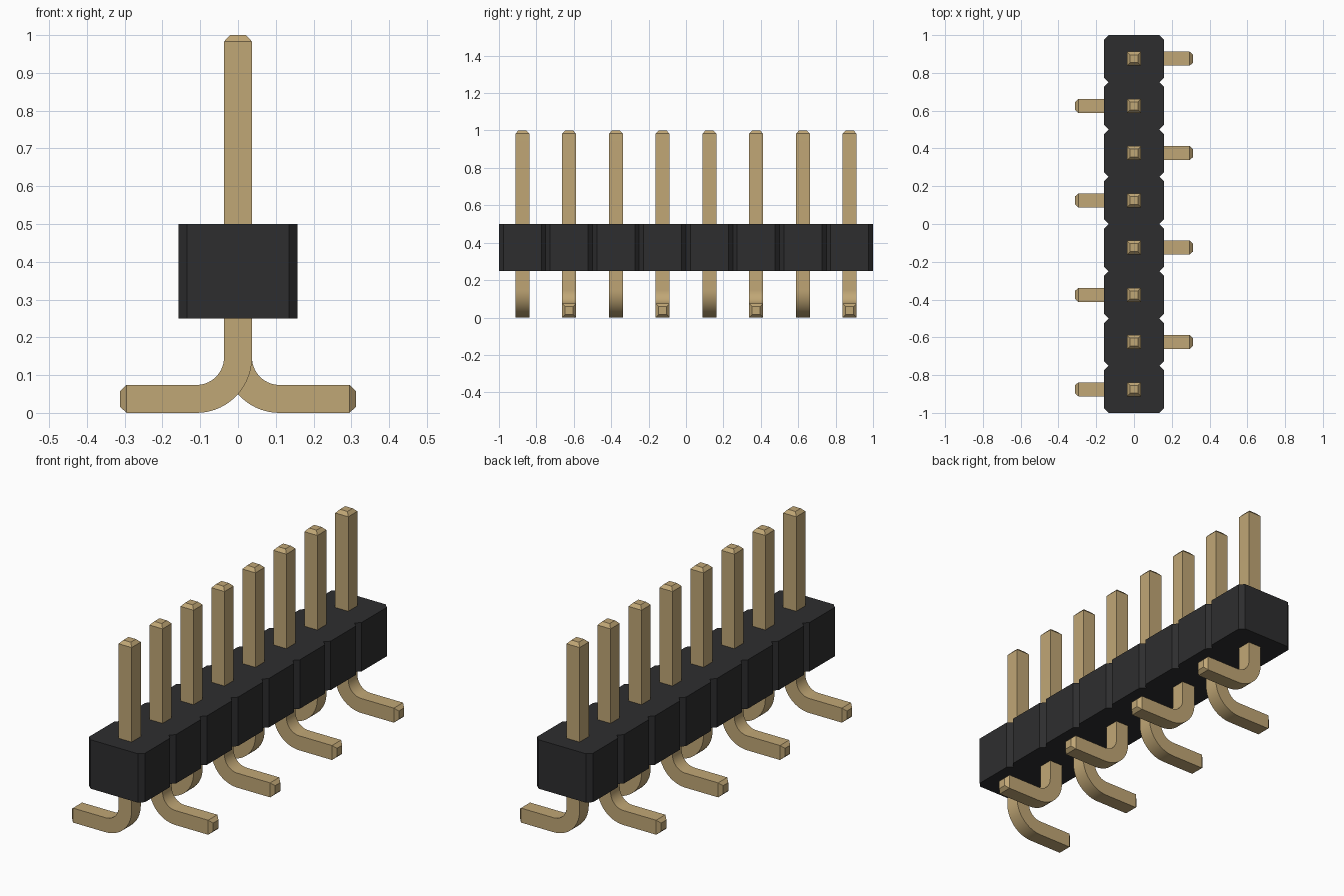
import bpy, bmesh
from math import sin, cos, pi
from mathutils import Vector

cube = bpy.data.objects.get("Cube")
if cube:
    bpy.data.objects.remove(cube)

COUNT, PITCH = 8, 0.25
BODY_X, CHAMFER = 0.158, 0.0235
BODY_Z0, BODY_Z1 = 0.25, 0.5
HALF, TIP_HALF, TIP_LEN = 0.037, 0.021, 0.017
BEND_R, REACH, STEPS = 0.11, 0.312, 14


def material(name, color, roughness):
    mat = bpy.data.materials.new(name)
    mat.use_nodes = True
    mat.diffuse_color = (*color, 1)
    bsdf = mat.node_tree.nodes["Principled BSDF"]
    bsdf.inputs["Base Color"].default_value = (*color, 1)
    bsdf.inputs["Roughness"].default_value = roughness
    return mat


def finish(bm, name, mat):
    bmesh.ops.recalc_face_normals(bm, faces=bm.faces)
    mesh = bpy.data.meshes.new(name)
    bm.to_mesh(mesh)
    bm.free()
    mesh.materials.append(mat)
    return mesh


def add_object(name, mesh):
    obj = bpy.data.objects.new(name, mesh)
    bpy.context.collection.objects.link(obj)
    return obj


black = material("black plastic", (0.027, 0.027, 0.028), 0.6)
gold = material("gold metal", (0.53, 0.385, 0.18), 0.5)

# Housing: notched outline, one chamfered cell per pin, extruded upward
right_side = []
for i in range(COUNT):
    y0 = (i - COUNT / 2) * PITCH
    y1 = y0 + PITCH
    right_side += [(BODY_X - CHAMFER, y0), (BODY_X, y0 + CHAMFER), (BODY_X, y1 - CHAMFER)]
right_side.append((BODY_X - CHAMFER, COUNT / 2 * PITCH))
outline = right_side + [(-x, y) for x, y in reversed(right_side)]

bm = bmesh.new()
base = bm.faces.new([bm.verts.new((x, y, BODY_Z0)) for x, y in outline])
top = bmesh.ops.extrude_face_region(bm, geom=[base])
bmesh.ops.translate(bm, vec=(0, 0, BODY_Z1 - BODY_Z0),
                    verts=[v for v in top["geom"] if isinstance(v, bmesh.types.BMVert)])
add_object("housing", finish(bm, "housing", black))

# Pin: square section swept down the post, round the bend and out along the foot
UP, OUT = Vector((0, 0, 1)), Vector((1, 0, 0))
stations = [(Vector((0, 0, 1)), OUT, TIP_HALF),
            (Vector((0, 0, 1 - TIP_LEN)), OUT, HALF)]
for i in range(STEPS + 1):
    a = pi / 2 * i / STEPS
    normal = OUT * cos(a) + UP * sin(a)
    centre = Vector((BEND_R, 0, HALF + BEND_R))
    radial = -OUT * cos(a) - UP * sin(a)
    stations.append((centre + radial * BEND_R, normal, HALF))
stations += [(Vector((REACH - TIP_LEN, 0, HALF)), UP, HALF),
             (Vector((REACH, 0, HALF)), UP, TIP_HALF)]

bm = bmesh.new()
rings = []
for point, normal, half in stations:
    side = Vector((0, half, 0))
    corners = [normal * half + side, normal * half - side,
               -normal * half - side, -normal * half + side]
    rings.append([bm.verts.new(point + c) for c in corners])
for a, b in zip(rings, rings[1:]):
    for k in range(4):
        n = (k + 1) % 4
        bm.faces.new((a[k], a[n], b[n], b[k]))
bm.faces.new(rings[0])
bm.faces.new(rings[-1])
pin_mesh = finish(bm, "pin", gold)

# Row of pins with feet pointing to alternate sides
for i in range(COUNT):
    pin = add_object(f"pin_{i + 1}", pin_mesh)
    pin.location.y = (i - (COUNT - 1) / 2) * PITCH
    if i % 2 == 0:
        pin.rotation_euler.z = pi

# Smooth the bends and keep the square edges sharp
bpy.ops.object.select_all(action="DESELECT")
pin.select_set(True)
bpy.context.view_layer.objects.active = pin
bpy.ops.object.shade_smooth_by_angle(angle=pi / 9)
